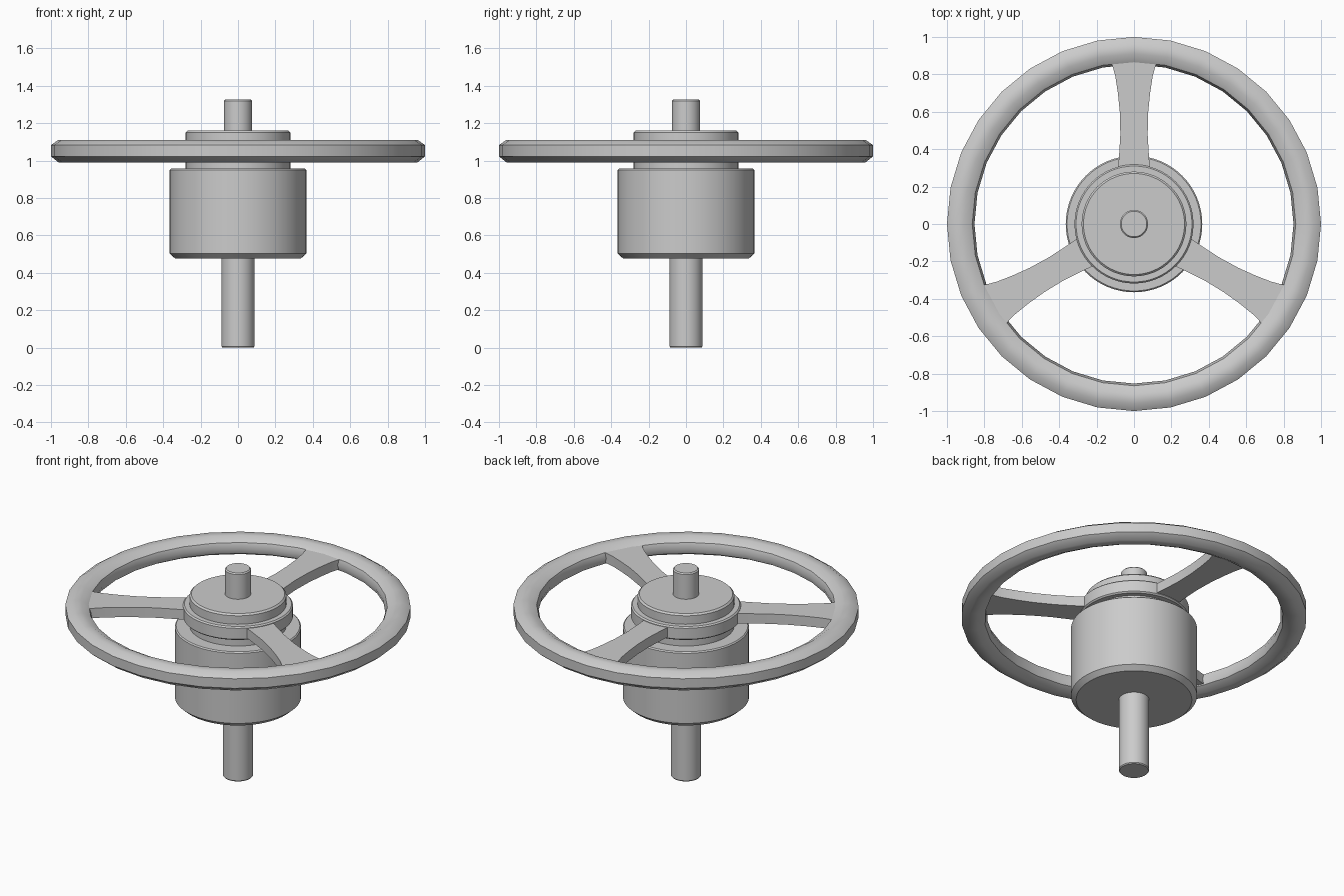
import bpy, bmesh
from math import sin, cos, radians, tau

if "Cube" in bpy.data.objects:
    bpy.data.objects.remove(bpy.data.objects["Cube"])


def finish(name, bm, angle=30):
    bmesh.ops.recalc_face_normals(bm, faces=bm.faces[:])
    me = bpy.data.meshes.new(name)
    bm.to_mesh(me)
    bm.free()
    ob = bpy.data.objects.new(name, me)
    bpy.context.collection.objects.link(ob)
    bpy.ops.object.select_all(action='DESELECT')
    ob.select_set(True)
    bpy.context.view_layer.objects.active = ob
    bpy.ops.object.shade_smooth_by_angle(angle=radians(angle))
    return ob


def lathe(name, profile, sides, ring=False, angle=30):
    """Turn (radius, z) points about z; a ring joins its profile ends, a solid is capped."""
    bm = bmesh.new()
    loops = [[bm.verts.new((r * sin(tau * i / sides), r * cos(tau * i / sides), z))
              for i in range(sides)] for r, z in profile]
    for a, b in zip(loops, loops[1:] + loops[:1] if ring else loops[1:]):
        for i in range(sides):
            j = (i + 1) % sides
            bm.faces.new((a[i], a[j], b[j], b[i]))
    if not ring:
        bm.faces.new(loops[0])
        bm.faces.new(loops[-1])
    return finish(name, bm, angle)


# Faceted rim
lathe("wheel_rim", [(1.0, 1.022), (1.0, 1.083), (0.96, 1.11), (0.91, 1.11),
                    (0.865, 1.085), (0.853, 1.05), (0.865, 1.015),
                    (0.91, 0.99), (0.96, 0.99)], 32, ring=True, angle=40)

# Shaft ends and hub barrel
lathe("lower_shaft", [(0.083, 0), (0.088, 0.006), (0.088, 0.48)], 48)
lathe("hub_barrel", [(0.335, 0.475), (0.365, 0.502), (0.365, 0.95), (0.358, 0.957)], 64)

# Neck, spoke collar and cap
lathe("hub_cap", [(0.28, 0.955), (0.28, 1.15), (0.27, 1.16)], 64)
lathe("spoke_collar", [(0.31, 1.01), (0.318, 1.018), (0.318, 1.088), (0.31, 1.096)], 64)
lathe("upper_shaft", [(0.075, 1.155), (0.075, 1.318), (0.068, 1.325)], 48)

# Three waisted spokes: (distance from axis, half width)
outline = [(0.27, 0.088), (0.36, 0.08), (0.48, 0.073), (0.6, 0.076),
           (0.7, 0.086), (0.79, 0.1), (0.835, 0.112), (0.875, 0.125)]
for k in range(3):
    a = radians(90 + 120 * k)
    bm = bmesh.new()
    rows = []
    for r, w in outline:
        rows.append([bm.verts.new((r * cos(a) - s * w * sin(a), r * sin(a) + s * w * cos(a), z))
                     for s, z in ((-1, 1.022), (1, 1.022), (1, 1.085), (-1, 1.085))])
    for p, q in zip(rows, rows[1:]):
        for i in range(4):
            j = (i + 1) % 4
            bm.faces.new((p[i], p[j], q[j], q[i]))
    bm.faces.new(rows[0])
    bm.faces.new(rows[-1])
    finish(f"spoke_{k + 1}", bm)
